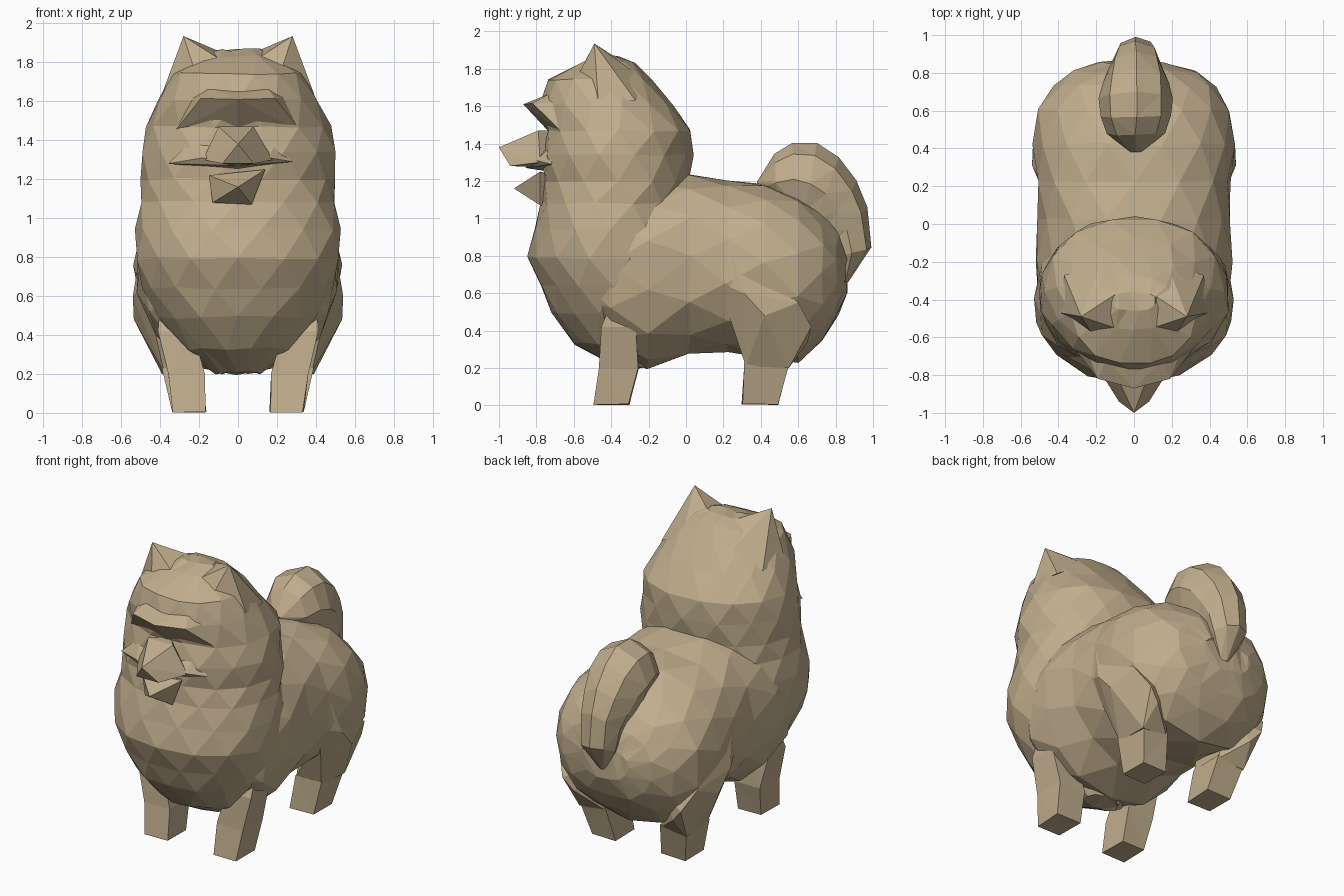
import bpy, bmesh, math, random
from mathutils import Vector

random.seed(4)
cube = bpy.data.objects.get("Cube")
if cube:
    bpy.data.objects.remove(cube)

fur = bpy.data.materials.new("tan_fur")
fur.use_nodes = True
TAN = (0.53, 0.42, 0.265, 1)
fur.diffuse_color = TAN
fur.node_tree.nodes["Principled BSDF"].inputs["Base Color"].default_value = TAN


def finish(name, bm):
    bmesh.ops.triangulate(bm, faces=[f for f in bm.faces if len(f.verts) > 3])
    bmesh.ops.recalc_face_normals(bm, faces=bm.faces)
    mesh = bpy.data.meshes.new(name)
    bm.to_mesh(mesh)
    bm.free()
    mesh.materials.append(fur)
    obj = bpy.data.objects.new(name, mesh)
    bpy.context.collection.objects.link(obj)


def loft(name, rings, n, jitter=0.0, stagger=False, turn=0.0, power=1.0):
    """Skin rings of (centre, side vector, up vector, down vector)."""
    bm = bmesh.new()
    loops = []
    for i, (c, u, up, down) in enumerate(rings):
        shift = turn + (0.5 if stagger and i % 2 else 0)
        loop = []
        for k in range(n):
            a = math.tau * (k + shift) / n
            v = up if math.cos(a) > 0 else down
            across = math.copysign(abs(math.sin(a)) ** power, math.sin(a))
            p = Vector(c) + Vector(u) * across + Vector(v) * abs(math.cos(a)) ** power
            p += Vector([random.uniform(-jitter, jitter) for _ in range(3)])
            loop.append(bm.verts.new(p))
        loops.append(loop)
    for i, (lo, hi) in enumerate(zip(loops, loops[1:])):
        for k in range(n):
            j = (k + 1) % n
            if not stagger:
                bm.faces.new((lo[k], lo[j], hi[j], hi[k]))
            elif i % 2 == 0:
                bm.faces.new((lo[k], lo[j], hi[k]))
                bm.faces.new((lo[j], hi[j], hi[k]))
            else:
                bm.faces.new((lo[k], hi[j], hi[k]))
                bm.faces.new((lo[k], lo[j], hi[j]))
    bm.faces.new(loops[0])
    bm.faces.new(loops[-1])
    finish(name, bm)


def hull(name, points, side=1):
    bm = bmesh.new()
    for x, y, z in points:
        bm.verts.new((x * side, y, z))
    bmesh.ops.convex_hull(bm, input=bm.verts)
    finish(name, bm)


def both(points):
    return points + [(-x, y, z) for x, y, z in points if x]


# Trunk and rump: y, bottom, top, half width
body = [(-.60, .44, 1.12, .36), (-.40, .26, 1.20, .50), (-.20, .20, 1.24, .525),
        (.02, .27, 1.25, .515), (.22, .28, 1.21, .515), (.42, .25, 1.19, .535),
        (.60, .23, 1.12, .51), (.73, .34, 1.02, .43), (.81, .46, .93, .33),
        (.855, .60, .80, .18)]
rings = []
for y, lo, hi, w in body:
    mid = lo + (hi - lo) * .54
    rings.append(((0, y, mid), (w, 0, 0), (0, 0, hi - mid), (0, 0, lo - mid)))
loft("body", rings, 14, .009, True, power=.88)

# Head, ruff and chest in one sweep: z, front, back, half width
head = [(.205, -.38, -.22, .11), (.33, -.60, -.15, .28), (.49, -.72, -.05, .41),
        (.64, -.78, 0, .49), (.79, -.85, .02, .525), (.94, -.82, .02, .535),
        (1.08, -.78, .02, .51), (1.20, -.76, .03, .50), (1.34, -.77, .035, .505),
        (1.47, -.75, .035, .48), (1.61, -.78, -.07, .415), (1.74, -.75, -.18, .33),
        (1.83, -.56, -.27, .21), (1.865, -.46, -.36, .12)]
rings = []
for z, front, back, w in head:
    mid = (front + back) / 2
    rings.append(((0, mid, z), (w, 0, 0), (0, front - mid, 0), (0, back - mid, 0)))
loft("head_and_chest", rings, 14, .008, True, power=.94)

# Brow, muzzle, lip and open lower jaw
hull("brow", both([(0, -.87, 1.61), (.19, -.82, 1.615), (.33, -.64, 1.44),
                   (0, -.73, 1.46), (.31, -.52, 1.62), (.15, -.72, 1.67)]))
hull("muzzle", [(0, -1, 1.38), (-.08, -.94, 1.28), (.08, -.94, 1.28),
                (-.10, -.79, 1.47), (.08, -.79, 1.47), (-.18, -.78, 1.30),
                (.18, -.78, 1.30), (0, -.70, 1.27), (0, -.70, 1.47)])
hull("upper_lip", [(-.36, -.70, 1.28), (.28, -.72, 1.29), (-.18, -.80, 1.31),
                   (.16, -.80, 1.31), (0, -.86, 1.27), (0, -.70, 1.245),
                   (-.22, -.70, 1.41), (.20, -.70, 1.41)])
hull("lower_jaw", [(0, -.92, 1.16), (-.15, -.78, 1.22), (.14, -.78, 1.25),
                   (-.13, -.78, 1.08), (.07, -.78, 1.07), (0, -.65, 1.22),
                   (0, -.65, 1.07)])

# Ears, thighs and legs; leg rows are z, x, y, half width, half length
ear = [(.28, -.49, 1.935), (.39, -.47, 1.64), (.10, -.55, 1.82), (.21, -.60, 1.72),
       (.18, -.22, 1.74), (.37, -.27, 1.63), (.08, -.36, 1.85)]
thigh = [(.49, .22, .90), (.48, .17, .66), (.54, .31, .60), (.535, .42, .48),
         (.50, .60, .55), (.43, .67, .42), (.39, .55, .20), (.38, .32, .21),
         (.36, .65, .34), (.20, .32, .21), (.20, .54, .21), (.25, .30, .50),
         (.25, .60, .50)]
fore = [(.005, .25, -.40, .085, .095), (.20, .265, -.36, .095, .105),
        (.42, .32, -.36, .09, .09), (.56, .33, -.34, .07, .05)]
hind = [(.005, .25, .395, .085, .095), (.23, .295, .435, .095, .12)]
for side, label in ((1, "left"), (-1, "right")):
    hull(label + "_ear", ear, side)
    hull(label + "_thigh", thigh, side)
    for part, rows in (("front_leg", fore), ("hind_leg", hind)):
        rings = [((x * side, y, z), (w * 1.414, 0, 0), (0, l * 1.414, 0),
                  (0, -l * 1.414, 0)) for z, x, y, w, l in rows]
        loft(label + "_" + part, rings, 4, .004, turn=.5)

# Curled tail: outer y, z, inner y, z, half width
tail = [(.38, 1.20, .41, 1.12, .04), (.47, 1.34, .50, 1.04, .15),
        (.57, 1.40, .57, 1.02, .19), (.70, 1.40, .62, .97, .195),
        (.82, 1.33, .67, .93, .18), (.91, 1.20, .71, .88, .15),
        (.97, 1.06, .74, .83, .13), (.995, .85, .77, .77, .11),
        (.87, .66, .78, .70, .04)]
rings = []
for oy, oz, iy, iz, w in tail:
    out = Vector((0, oy - iy, oz - iz)) / 2
    rings.append(((.01, (oy + iy) / 2, (oz + iz) / 2), (w, 0, 0), out, -out))
loft("tail", rings, 8, .006)
